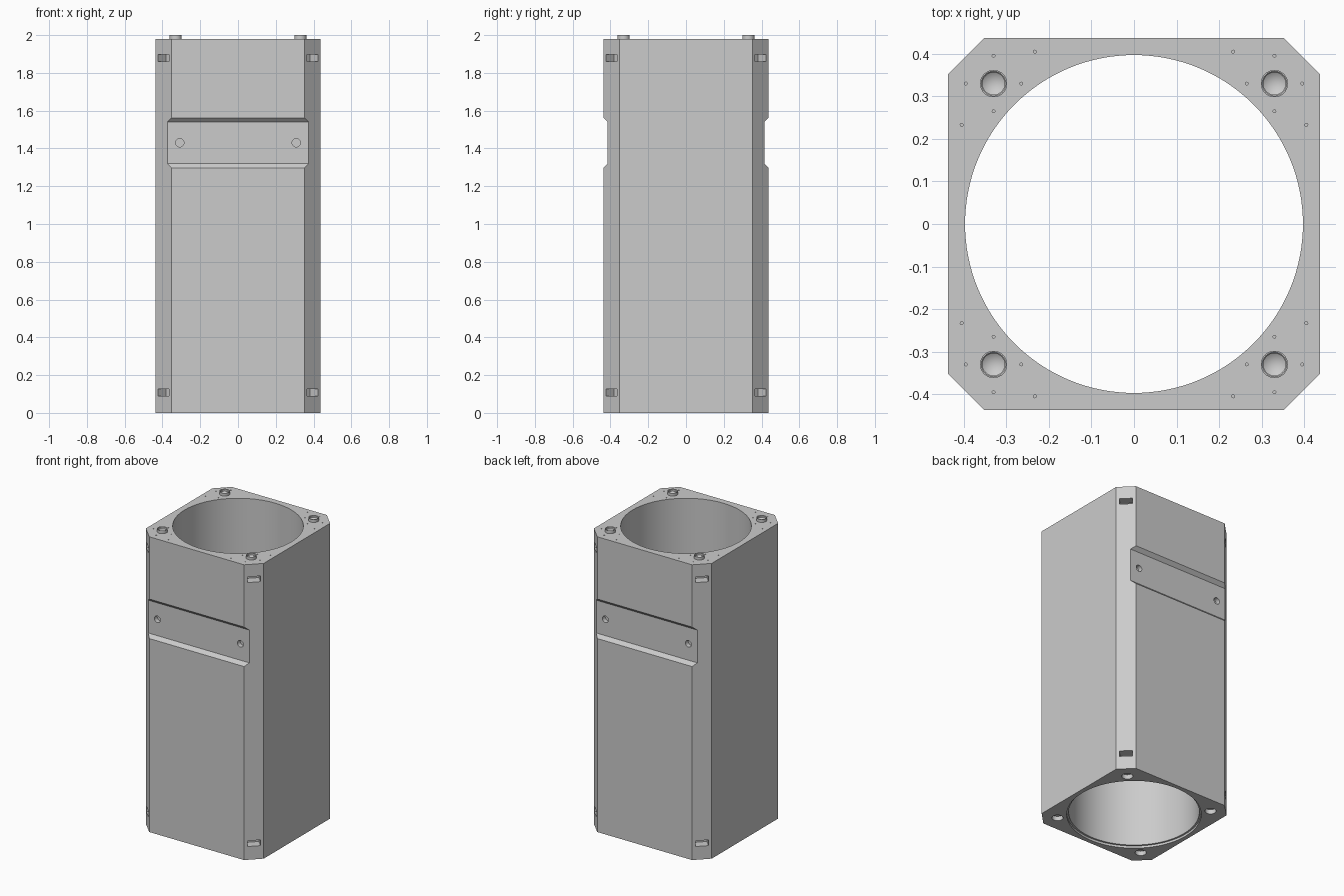
import bpy, bmesh, math
from mathutils import Matrix, Vector

if "Cube" in bpy.data.objects:
    bpy.data.objects.remove(bpy.data.objects["Cube"])

HALF, FLAT, HEIGHT = 0.4375, 0.352, 1.98
BORE, PIN = 0.397, 0.33
CORNERS = [(sx, sy) for sx in (-1, 1) for sy in (-1, 1)]

grey = bpy.data.materials.new("plain grey")
grey.use_nodes = True
COLOUR = (0.6, 0.6, 0.6, 1)
grey.diffuse_color = COLOUR
grey.node_tree.nodes["Principled BSDF"].inputs["Base Color"].default_value = COLOUR


def finish(bm, name):
    bmesh.ops.recalc_face_normals(bm, faces=bm.faces)
    mesh = bpy.data.meshes.new(name)
    bm.to_mesh(mesh)
    bm.free()
    mesh.materials.append(grey)
    obj = bpy.data.objects.new(name, mesh)
    bpy.context.collection.objects.link(obj)
    return obj


def prism(bm, points, offset):
    """Extrude a flat outline along an offset."""
    face = bm.faces.new([bm.verts.new(p) for p in points])
    out = bmesh.ops.extrude_face_region(bm, geom=[face])
    bmesh.ops.translate(bm, vec=offset,
                        verts=[v for v in out["geom"] if isinstance(v, bmesh.types.BMVert)])


def lathe(bm, profile, x, y, segments=32):
    """Spin a closed (radius, z) profile round a vertical axis."""
    verts = [bm.verts.new((x + r, y, z)) for r, z in profile]
    edges = [bm.edges.new(p) for p in zip(verts, verts[1:])]
    new = bmesh.ops.spin(bm, geom=verts + edges, cent=(x, y, 0), axis=(0, 0, 1),
                         angle=math.tau, steps=segments, use_merge=False)
    near = [v for v in bm.verts if (v.co.xy - Vector((x, y))).length < profile_reach(profile)]
    bmesh.ops.remove_doubles(bm, verts=near, dist=1e-5)


def profile_reach(profile):
    return max(r for r, z in profile) + 0.001


def cylinder(bm, centre, radius, depth, segments, along_y=False):
    spin = Matrix.Rotation(math.pi / 2, 4, "X") if along_y else Matrix()
    bmesh.ops.create_cone(bm, cap_ends=True, segments=segments, radius1=radius, radius2=radius,
                          depth=depth, matrix=Matrix.Translation(centre) @ spin)


def smooth(obj):
    bpy.ops.object.select_all(action="DESELECT")
    obj.select_set(True)
    bpy.context.view_layer.objects.active = obj
    bpy.ops.object.shade_smooth_by_angle(angle=math.radians(25))


def cut(target, cutter):
    mod = target.modifiers.new("cut", "BOOLEAN")
    mod.operation, mod.solver, mod.object = "DIFFERENCE", "EXACT", cutter
    bpy.context.view_layer.objects.active = target
    bpy.ops.object.modifier_apply(modifier=mod.name)
    bpy.data.objects.remove(cutter)


# Eight-sided column
bm = bmesh.new()
outline = []
for sx, sy in [(1, 1), (-1, 1), (-1, -1), (1, -1)]:
    pair = [(sx * HALF, sy * FLAT, 0), (sx * FLAT, sy * HALF, 0)]
    outline += pair if sx * sy > 0 else pair[::-1]
prism(bm, outline, (0, 0, HEIGHT))
column = finish(bm, "column")

# Central bore with a shallow step at its lower mouth
bm = bmesh.new()
cylinder(bm, (0, 0, HEIGHT / 2), BORE, HEIGHT + 0.2, 128)
cut(column, finish(bm, "bore_cutter"))
bm = bmesh.new()
cylinder(bm, (0, 0, 0), BORE + 0.012, 0.03, 128)
cut(column, finish(bm, "step_cutter"))

# Sloped grooves across the front and back
bm = bmesh.new()
for s in (-1, 1):
    section = [(0.415, 1.32), (0.415, 1.54), (0.46, 1.585), (0.46, 1.275)]
    prism(bm, [(-0.6, s * y, z) for y, z in section], (1.2, 0, 0))
cut(column, finish(bm, "groove_cutter"))

# Screw holes in the grooves, corner slots and lower sockets
bm = bmesh.new()
for sx, sy in CORNERS:
    cylinder(bm, (sx * 0.308, sy * 0.415, 1.43), 0.022, 0.06, 24, along_y=True)
    cylinder(bm, (sx * PIN, sy * PIN, 0), 0.034, 0.06, 32)
    mid = (FLAT + HALF) / 2
    for z in (0.108, 1.878):
        place = (Matrix.Translation((sx * mid, sy * mid, z))
                 @ Matrix.Rotation(math.atan2(sy, sx), 4, "Z")
                 @ Matrix.Diagonal((0.12, 0.082, 0.038, 1)))
        bmesh.ops.create_cube(bm, size=1, matrix=place)
cut(column, finish(bm, "hole_cutter"))

# Tiny pilot holes in the top face
bm = bmesh.new()
for sx, sy in CORNERS:
    spots = [(PIN - 0.065, PIN), (PIN + 0.065, PIN), (0.233, 0.405)]
    for a, b in spots + [(b, a) for a, b in spots]:
        cylinder(bm, (sx * a, sy * b, HEIGHT), 0.0035, 0.03, 8)
cut(column, finish(bm, "pilot_cutter"))
smooth(column)

# Hollow locating pins with a conical recess
for sx, sy in CORNERS:
    bm = bmesh.new()
    lathe(bm, [(0, 1.968), (0.026, 1.986), (0.026, 1.997), (0.029, 2.0),
               (0.032, 2.0), (0.032, 1.975)], sx * PIN, sy * PIN)
    side = ("left" if sx > 0 else "right") + ("_back" if sy > 0 else "_front")
    smooth(finish(bm, "locating_pin_" + side))
    # Matching hollow so the recess stays open
    bm = bmesh.new()
    cylinder(bm, (sx * PIN, sy * PIN, HEIGHT), 0.0315, 0.04, 32)
    cut(column, finish(bm, "pin_seat_cutter"))
smooth(column)
